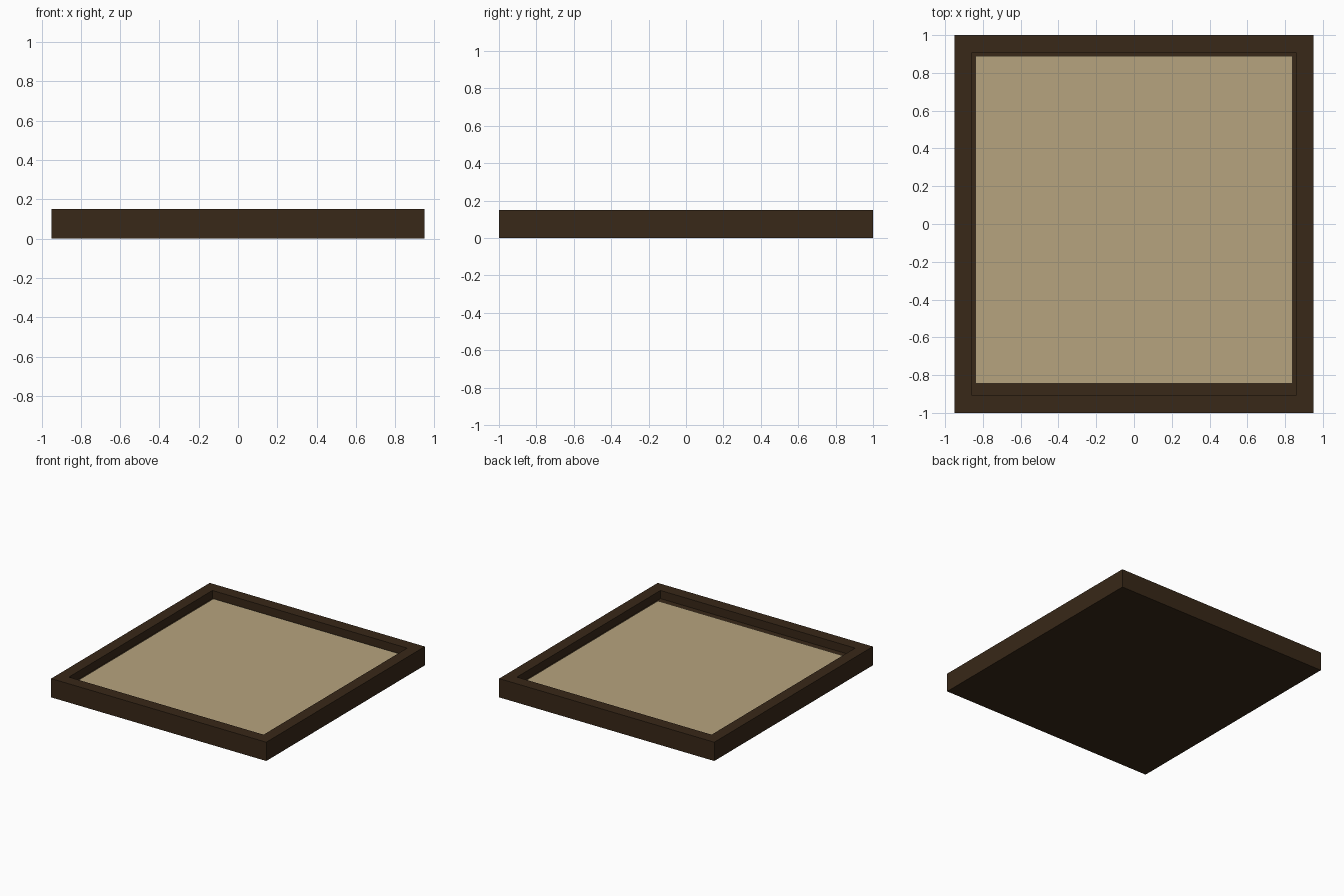
import bpy, bmesh

if "Cube" in bpy.data.objects:
    bpy.data.objects.remove(bpy.data.objects["Cube"])

def material(name, color):
    m = bpy.data.materials.new(name)
    m.diffuse_color = (*color, 1)
    m.use_nodes = True
    m.node_tree.nodes["Principled BSDF"].inputs["Base Color"].default_value = m.diffuse_color
    return m

dark = material("dark_wood", (0.040, 0.021, 0.009))
tan = material("tan_panel", (0.47, 0.37, 0.21))

def box(name, x0, x1, y0, y1, z0, z1, mat):
    bm = bmesh.new()
    bmesh.ops.create_cube(bm, size=1)
    for v in bm.verts:
        v.co.x = x0 if v.co.x < 0 else x1
        v.co.y = y0 if v.co.y < 0 else y1
        v.co.z = z0 if v.co.z < 0 else z1
    me = bpy.data.meshes.new(name)
    bm_top = max(bm.faces, key=lambda f: f.calc_center_median().z)
    if name == "tray_frame":
        # recess: rim around the top, floor pushed down
        top = bm_top
        bmesh.ops.inset_region(bm, faces=[top], thickness=0.09)
        for v in top.verts:
            v.co.y = 0.905 if v.co.y > 0 else -0.905
            v.co.x = 0.86 if v.co.x > 0 else -0.86
        floor = bmesh.ops.extrude_face_region(bm, geom=[top])
        for v in [g for g in floor["geom"] if isinstance(g, bmesh.types.BMVert)]:
            v.co.z = 0.085
        if top.is_valid:
            bmesh.ops.delete(bm, geom=[top], context='FACES_ONLY')
        bmesh.ops.recalc_face_normals(bm, faces=bm.faces)
    bm.to_mesh(me)
    bm.free()
    me.materials.append(mat)
    ob = bpy.data.objects.new(name, me)
    bpy.context.collection.objects.link(ob)
    return ob

# Recessed tray body
box("tray_frame", -0.95, 0.95, -1, 1, 0, 0.15, dark)
# Pale panel lying in the recess, set back from the front rim
box("inlay_panel", -0.84, 0.84, -0.845, 0.89, 0.08, 0.095, tan)
